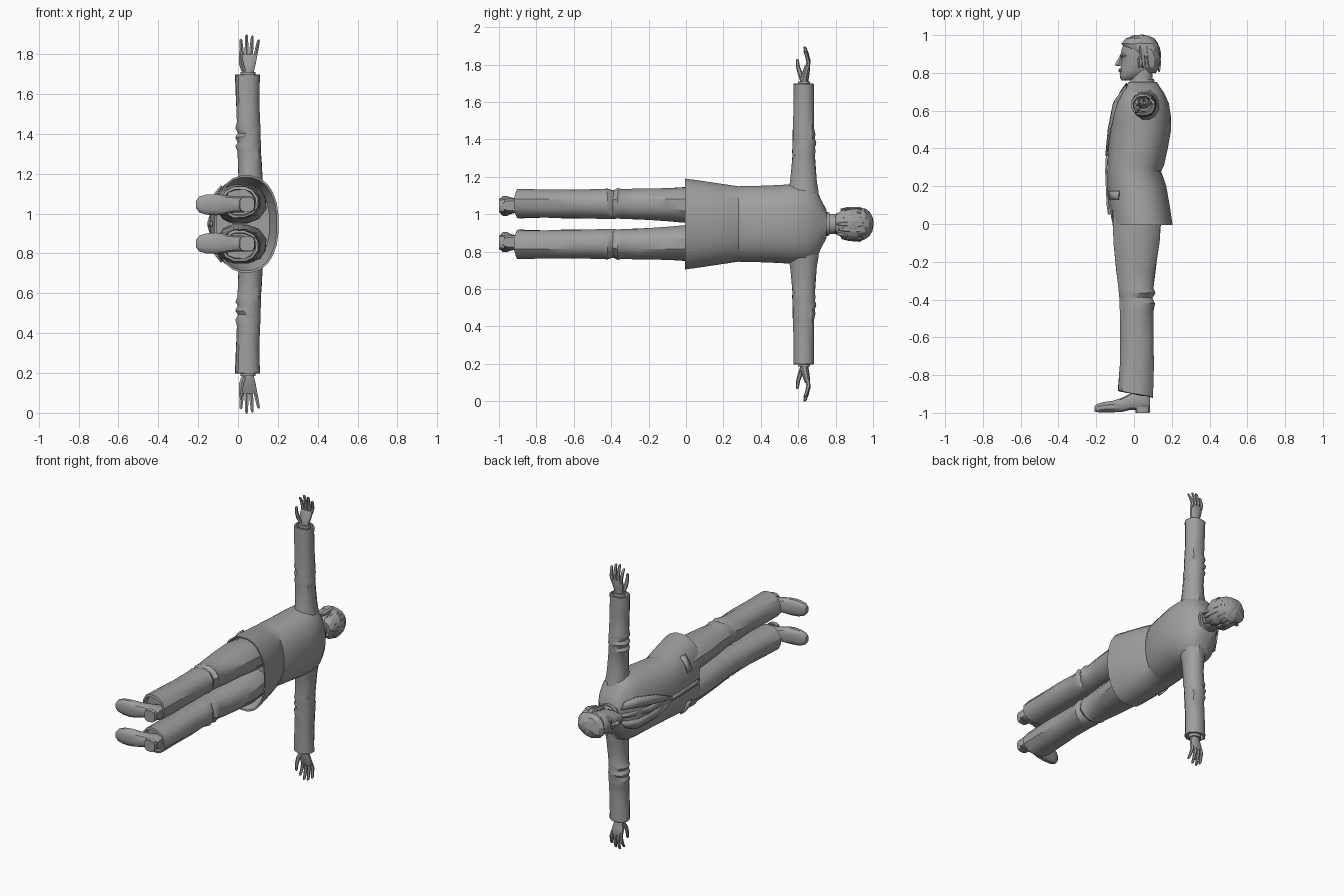
import bpy, bmesh, math, random

random.seed(4)
CENTRE = 0.948          # height of the body's mid-plane
grey = bpy.data.materials.new("plain grey")
grey.diffuse_color = (0.35, 0.35, 0.35, 1)


def finish(bm, name, mirror=False, angle=35, solid=0):
    bmesh.ops.recalc_face_normals(bm, faces=bm.faces)
    me = bpy.data.meshes.new(name)
    bm.to_mesh(me)
    bm.free()
    me.materials.append(grey)
    ob = bpy.data.objects.new(name, me)
    ob.location.z = CENTRE
    bpy.context.collection.objects.link(ob)
    bpy.ops.object.select_all(action='DESELECT')
    ob.select_set(True)
    bpy.context.view_layer.objects.active = ob
    bpy.ops.object.shade_smooth_by_angle(angle=math.radians(angle))
    if solid:
        m = ob.modifiers.new("thickness", 'SOLIDIFY')
        m.thickness, m.offset = solid, 0
    if mirror:
        m = ob.modifiers.new("other side", 'MIRROR')
        m.use_axis = (False, False, True)
    return ob


def sym(rows):
    return [(t, a, b, -w, w) for t, a, b, w in rows]


def loft(name, axis, rows, n=14, power=2.2, jitter=0, shape=None, **kw):
    """Skin superellipse rings (t, a0, a1, b0, b1) along an axis."""
    bm = bmesh.new()
    rings = []
    for t, a0, a1, b0, b1 in rows:
        ring = []
        for i in range(n):
            w = 2 * math.pi * (i + 0.5) / n
            c, s = math.cos(w), math.sin(w)
            a = (a0 + a1) / 2 + (a1 - a0) / 2 * math.copysign(abs(c) ** (2 / power), c)
            b = (b0 + b1) / 2 + (b1 - b0) / 2 * math.copysign(abs(s) ** (2 / power), s)
            p = {'x': (t, a, b), 'y': (a, t, b), 'z': (a, b, t)}[axis]
            p = [v + random.uniform(-jitter, jitter) for v in p]
            ring.append(bm.verts.new(shape(*p) if shape else p))
        rings.append(ring)
    for r, q in zip(rings, rings[1:]):
        for i in range(n):
            bm.faces.new((r[i], r[(i + 1) % n], q[(i + 1) % n], q[i]))
    bm.faces.new(rings[0])
    bm.faces.new(rings[-1])
    return finish(bm, name, **kw)


# jacket body, with a turned-in hem
JACKET = [(-.005, -.12, .205, .245), (.1, -.135, .19, .23), (.2, -.142, .172, .215),
          (.28, -.143, .145, .203), (.31, -.142, .16, .205), (.4, -.137, .18, .206),
          (.5, -.127, .198, .21), (.57, -.117, .197, .215), (.64, -.1, .185, .215),
          (.695, -.07, .16, .19), (.73, -.04, .135, .115), (.752, -.03, .122, .075)]


def hem_shape(x, y, z):
    # cutaway at the front opening
    if y < .05 and x < -.05 and abs(z) < .09:
        y += .03
    return x, y, z


inner = [(.12, -.11, .16, .2), (-.003, -.11, .195, .235)]
loft("jacket", 'y', sym(inner + JACKET), n=24, power=2.3, shape=hem_shape)


def front_x(y, u):
    """x of the jacket front at height y, distance u off the middle."""
    for r, q in zip(JACKET, JACKET[1:]):
        if r[0] <= y <= q[0]:
            f = (y - r[0]) / (q[0] - r[0])
            a, b, w = (r[k] + f * (q[k] - r[k]) for k in (1, 2, 3))
            k = max(0, 1 - (abs(u) / w) ** 2.3) ** (1 / 2.3)
            return (a + b) / 2 - (b - a) / 2 * k
    return 0


def strip(name, left, right, lift=.008, mirror=True):
    """Cloth strip laid on the chest between two edges of (y, u) points."""
    bm = bmesh.new()
    e = [[bm.verts.new((front_x(y, u) - lift, y, u)) for y, u in s] for s in (left, right)]
    for i in range(len(left) - 1):
        bm.faces.new((e[0][i], e[0][i + 1], e[1][i + 1], e[1][i]))
    finish(bm, name, mirror, solid=.01)


strip("lapel", [(.74, .04), (.64, .04), (.5, .022), (.36, .004)],
      [(.715, .085), (.65, .105), (.5, .075), (.36, .014)])
strip("tie", [(.745, -.012), (.7, -.014), (.55, -.02), (.38, -.02)],
      [(.745, .012), (.7, .014), (.55, .02), (.38, .02)], .004, False)
strip("front_edge", [(.37, -.012), (.28, -.012), (.1, -.012), (.05, -.012)],
      [(.37, .012), (.28, .012), (.1, .012), (.05, .012)], .005, False)
strip("pocket_flap", [(.175, .1), (.175, .15), (.175, .19)], [(.13, .1), (.13, .15), (.13, .19)])

# sleeves, with creases at the elbow
loft("sleeve", 'z', [
    (.10, -.02, .145, .53, .715), (.17, -.01, .135, .545, .71), (.23, 0, .126, .555, .7),
    (.30, 0, .12, .563, .695), (.37, -.004, .116, .567, .69), (.39, -.014, .117, .566, .697),
    (.41, -.002, .115, .569, .69), (.435, -.016, .116, .567, .7), (.455, -.003, .114, .57, .69),
    (.48, -.014, .114, .569, .695), (.51, -.006, .112, .571, .688), (.62, -.012, .108, .573, .687),
    (.748, -.016, .111, .573, .687), (.75, -.006, .1, .583, .677), (.72, 0, .095, .59, .67)],
     n=12, jitter=.002, mirror=True)
loft("shirt_cuff", 'z', [(.7, .01, .09, .595, .667), (.762, .012, .088, .597, .665)],
     n=12, mirror=True)

# hands: palm faces the feet, thumb to the front
loft("palm", 'z', [(.74, .022, .08, .612, .655), (.77, .02, .082, .61, .655),
                   (.80, .012, .09, .618, .66), (.835, .01, .097, .63, .664),
                   (.85, .014, .094, .636, .662)], n=10, mirror=True)
for i, (x, dx, tip) in enumerate([(.022, -.008, .928), (.043, .0, .95),
                                  (.064, .008, .945), (.084, .02, .925)]):
    rows = []
    for f, yc, r in [(0, .65, .0105), (.35, .655, .011), (.7, .646, .0095), (.95, .636, .008), (1, .633, .004)]:
        c, t = x + dx * f, .83 + (tip - .83) * f
        rows.append((t, c - r, c + r, yc - r, yc + r))
    loft(f"finger_{i + 1}", 'z', rows, n=6, mirror=True)
loft("thumb", 'z', [(.765, .015, .045, .61, .64), (.80, .004, .03, .598, .626),
                    (.84, .003, .024, .588, .61), (.875, .006, .022, .587, .603),
                    (.882, .01, .018, .592, .599)], n=6, mirror=True)


# trouser legs, cuffs sloping down to the heel
def cuff_shape(x, y, z):
    return x, (y - (x - .01) * .2 if y < -.85 else y), z


loft("trouser_leg", 'y', [
    (.22, -.11, .12, -.001, .18), (.08, -.115, .14, -.001, .195), (0, -.115, .145, .006, .2),
    (-.1, -.113, .137, .014, .197), (-.25, -.095, .118, .02, .193), (-.34, -.086, .105, .023, .188),
    (-.365, -.082, .116, .026, .193), (-.39, -.08, .098, .023, .184), (-.42, -.078, .114, .026, .192),
    (-.46, -.077, .104, .026, .187), (-.6, -.075, .108, .028, .187), (-.75, -.08, .106, .029, .188),
    (-.9, -.088, .102, .03, .19), (-.902, -.075, .09, .042, .178), (-.87, -.07, .085, .046, .174)],
     n=12, jitter=.003, shape=cuff_shape, mirror=True)

# shoes, heel and sole
loft("shoe", 'x', [
    (-.21, -.992, -.965, .078, .118), (-.195, -.997, -.952, .058, .138), (-.16, -.998, -.942, .046, .149),
    (-.11, -.998, -.935, .042, .151), (-.06, -.995, -.918, .05, .145), (-.02, -.985, -.895, .056, .14),
    (.03, -.985, -.87, .058, .138), (.07, -.985, -.87, .06, .136), (.086, -.98, -.885, .072, .124)],
     n=12, power=2.8, mirror=True)
loft("shoe_heel", 'y', [(-1, .008, .084, .06, .137), (-.97, .004, .086, .059, .138)],
     n=12, power=3, mirror=True)

# neck and shirt collar
loft("neck", 'y', sym([(.68, -.03, .1, .06), (.75, -.018, .1, .056), (.85, -.01, .1, .055)]), n=12)
loft("shirt_collar", 'y', sym([(.72, -.035, .112, .068), (.768, -.02, .108, .062)]), n=14)

# head
loft("head", 'y', sym([
    (.761, -.066, -.01, .02), (.77, -.074, .02, .034), (.79, -.077, .07, .05), (.815, -.073, .1, .061),
    (.85, -.07, .113, .068), (.88, -.066, .12, .072), (.895, -.073, .122, .073), (.93, -.066, .123, .074),
    (.965, -.05, .112, .066), (.985, -.02, .085, .045), (.992, .0, .06, .02)]), n=16)
loft("nose", 'y', sym([(.836, -.092, -.06, .016), (.842, -.104, -.06, .017),
                       (.86, -.095, -.06, .011), (.888, -.078, -.06, .008)]), n=6)
loft("lips", 'y', sym([(.803, -.078, -.055, .018), (.812, -.084, -.055, .026), (.822, -.079, -.055, .018)]), n=8)
loft("brow", 'y', [(.884, -.072, -.03, .012, .05), (.893, -.078, -.03, .01, .056),
                   (.9, -.07, -.03, .014, .05)], n=8, mirror=True)
loft("ear", 'y', [(.828, .022, .04, .06, .076), (.845, .02, .05, .06, .086),
                  (.875, .018, .058, .06, .091), (.888, .028, .05, .06, .084)], n=8, mirror=True)

# hair: a choppy cap plus overlapping locks
loft("hair", 'y', sym([
    (.8, .06, .115, .045), (.83, .045, .13, .07), (.88, .035, .14, .083), (.91, .0, .14, .085),
    (.93, -.05, .137, .083), (.955, -.066, .128, .08), (.98, -.045, .108, .064),
    (.994, -.012, .075, .038), (.999, .01, .05, .012)]), n=18, jitter=.004, angle=20)
for i in range(9):
    w = math.radians(-88 + 22 * i)
    x, z = .045 + .088 * math.cos(w), .078 * math.sin(w)
    low = .8 + random.uniform(0, .04)
    loft(f"hair_lock_{i + 1}", 'y', [
        (low, x - .003, x + .005, z - .004, z + .004), (low + .04, x - .014, x + .012, z - .014, z + .014),
        (.93, x - .022, x + .008, z - .018, z + .014), (.965, x - .02, x - .01, z * .85 - .008, z * .85 + .008)],
         n=5, angle=20)
